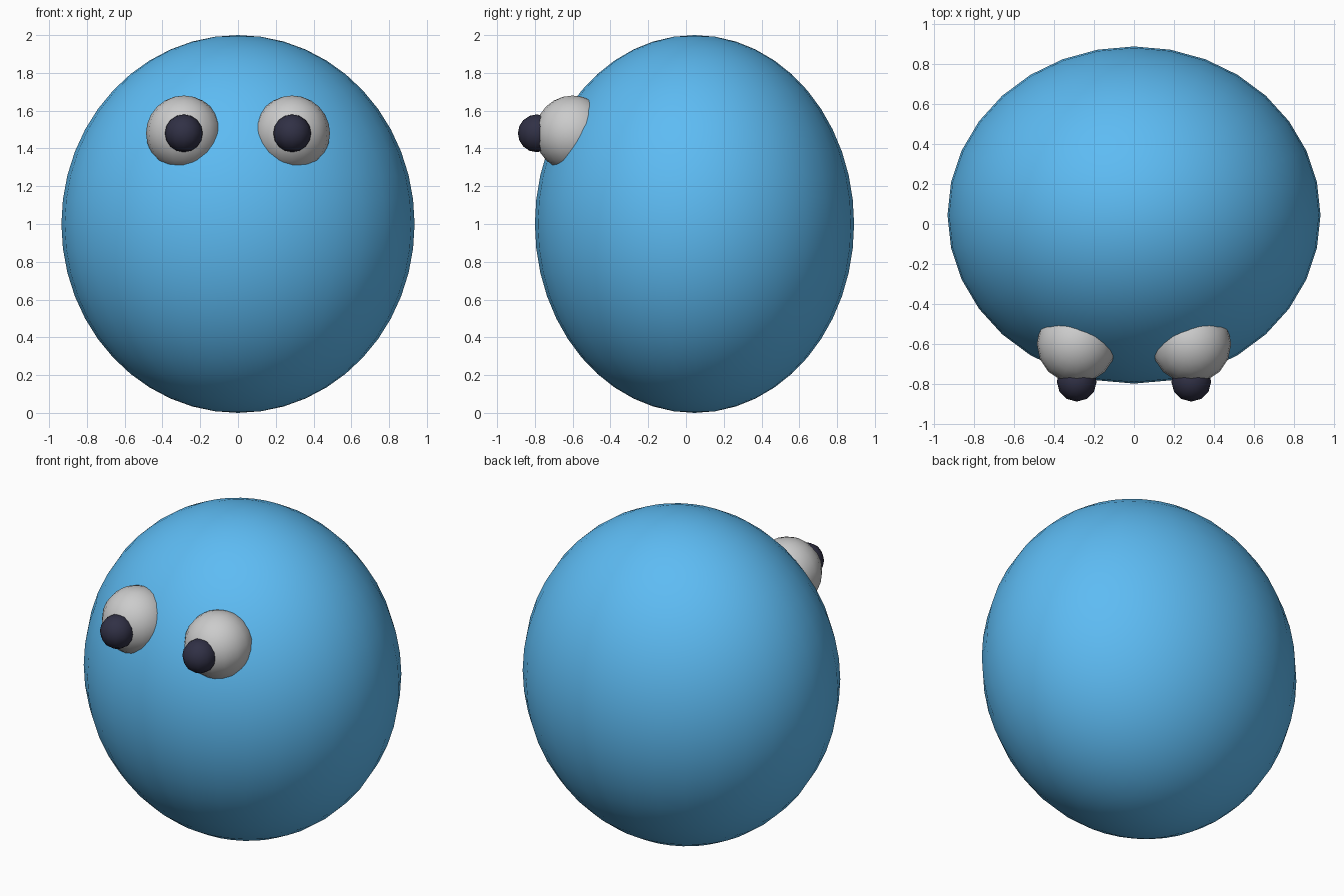
import bpy

if "Cube" in bpy.data.objects:
    bpy.data.objects.remove(bpy.data.objects["Cube"])


def material(name, rgb):
    m = bpy.data.materials.new(name)
    m.diffuse_color = (*rgb, 1)
    m.use_nodes = True
    m.node_tree.nodes["Principled BSDF"].inputs["Base Color"].default_value = m.diffuse_color
    return m


def ball(name, loc, radii, segs, rings, mat=None):
    bpy.ops.mesh.primitive_uv_sphere_add(segments=segs, ring_count=rings, radius=1, location=loc)
    ob = bpy.context.object
    ob.name = name
    ob.scale = radii
    bpy.ops.object.transform_apply(location=False, rotation=False, scale=True)
    bpy.ops.object.shade_smooth()
    if mat:
        ob.data.materials.append(mat)
    return ob


blue = material("blue", (0.11, 0.50, 0.90))
dark = material("dark", (0.03, 0.03, 0.06))

# Egg-shaped body
ball("body", (0, 0.045, 1.0), (0.935, 0.845, 1.0), 32, 24, blue)

# Eyes half sunk in the body, each with a bulging pupil
for side, s in (("left", -1), ("right", 1)):
    ball(side + "_eye", (s * 0.287, -0.6, 1.48), (0.2, 0.2, 0.2), 16, 12)
    ball(side + "_pupil", (s * 0.287, -0.79, 1.48), (0.1, 0.1, 0.1), 12, 8, dark)
